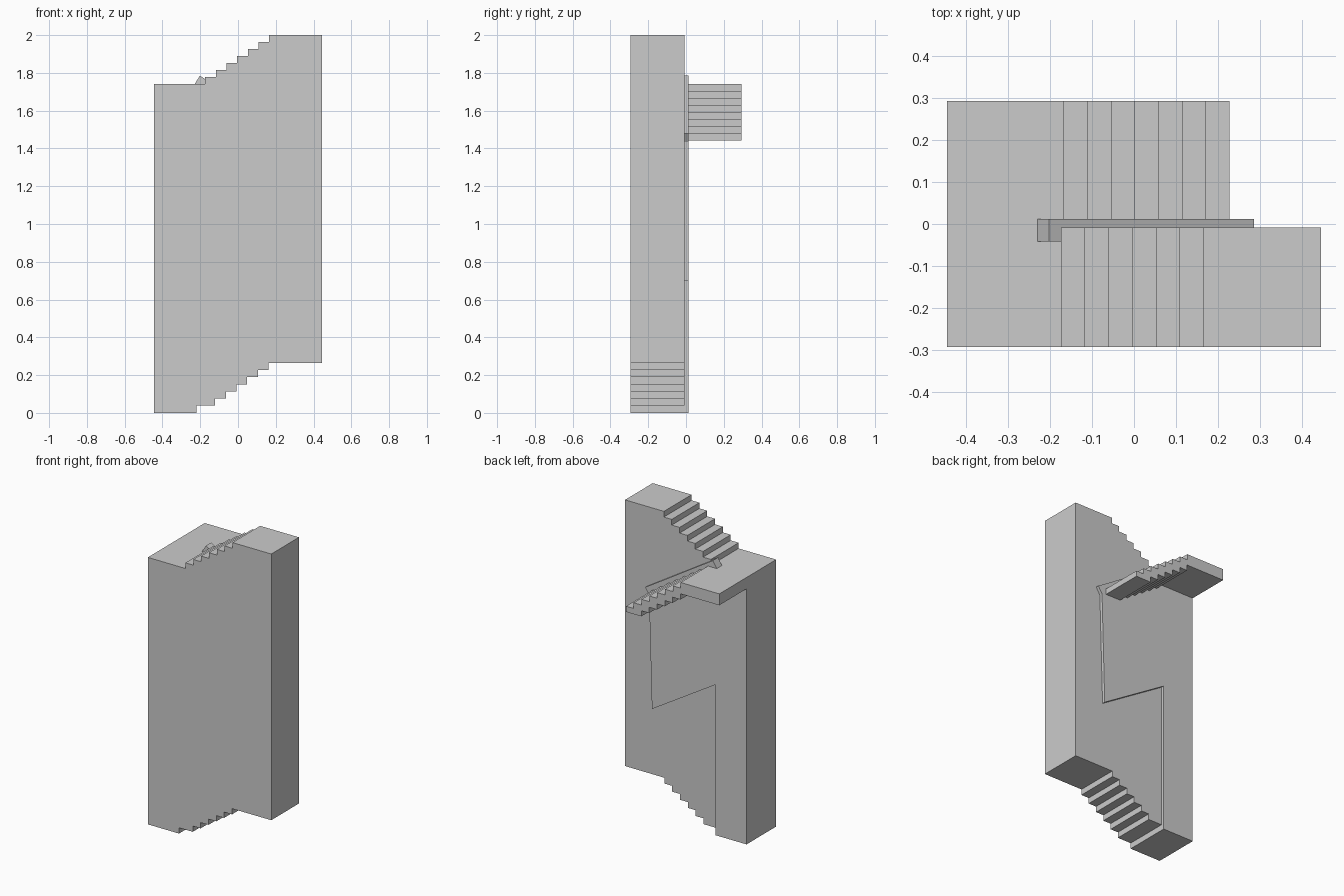
import bpy, bmesh

if "Cube" in bpy.data.objects:
    bpy.data.objects.remove(bpy.data.objects["Cube"])

RUN, RISE = 0.0565, 0.0371


def extrude_profile(name, pts, y0, y1):
    """Extrude an x/z outline from y0 to y1."""
    bm = bmesh.new()
    face = bm.faces.new([bm.verts.new((x, y0, z)) for x, z in pts])
    ext = bmesh.ops.extrude_face_region(bm, geom=[face])
    verts = [g for g in ext["geom"] if isinstance(g, bmesh.types.BMVert)]
    bmesh.ops.translate(bm, verts=verts, vec=(0, y1 - y0, 0))
    bmesh.ops.recalc_face_normals(bm, faces=bm.faces[:])
    mesh = bpy.data.meshes.new(name)
    bm.to_mesh(mesh)
    bm.free()
    obj = bpy.data.objects.new(name, mesh)
    bpy.context.collection.objects.link(obj)
    return obj


def stairs(risers, z, rise):
    """Zigzag points: one riser at each x, starting from height z."""
    pts = []
    for x in risers:
        pts += [(x, z), (x, z + rise)]
        z += rise
    return pts


L, R, TOP = -0.445, 0.445, 1.74
FRONT, MID, WALL, BACK = -0.293, -0.008, 0.012, 0.293

# Upper flight: solid down to a stepped underside
upper_top = stairs([-0.174 + RUN * i for i in range(7)], TOP, RISE)
upper_bottom = stairs([-0.22] + [-0.121 + RUN * i for i in range(6)], 0, 0.0378)
extrude_profile("upper_flight",
                [(L, 0)] + upper_bottom + [(R, 0.265), (R, 2.0)]
                + upper_top[::-1] + [(L, TOP)], FRONT, MID)

# Lower flight with its landing: thin stepped slab going down to the right
lower_top = stairs([-0.167 + RUN * i for i in range(7)], TOP, -RISE)
end_x, end_z = 0.227, 1.443
lower_bottom = stairs([0.117 - RUN * i for i in range(6)], end_z, RISE)
extrude_profile("lower_flight",
                [(L, TOP)] + lower_top + [(end_x, lower_top[-1][1]), (end_x, end_z)]
                + lower_bottom + [(L, lower_bottom[-1][1])], WALL, BACK)

# Divider wall between the flights: full-height part and hanging part
extrude_profile("divider_post", [(L, 0), (-0.22, 0), (-0.22, TOP), (L, TOP)], MID, WALL)
extrude_profile("divider_panel",
                [(-0.22, 0.98), (0.237, 0.70), (0.258, 1.44), (-0.22, TOP)], MID, WALL)

# Sloping coping on the divider
extrude_profile("divider_coping",
                [(-0.23, TOP), (-0.202, 1.785), (0.286, 1.48), (0.258, 1.435)],
                -0.042, WALL)
